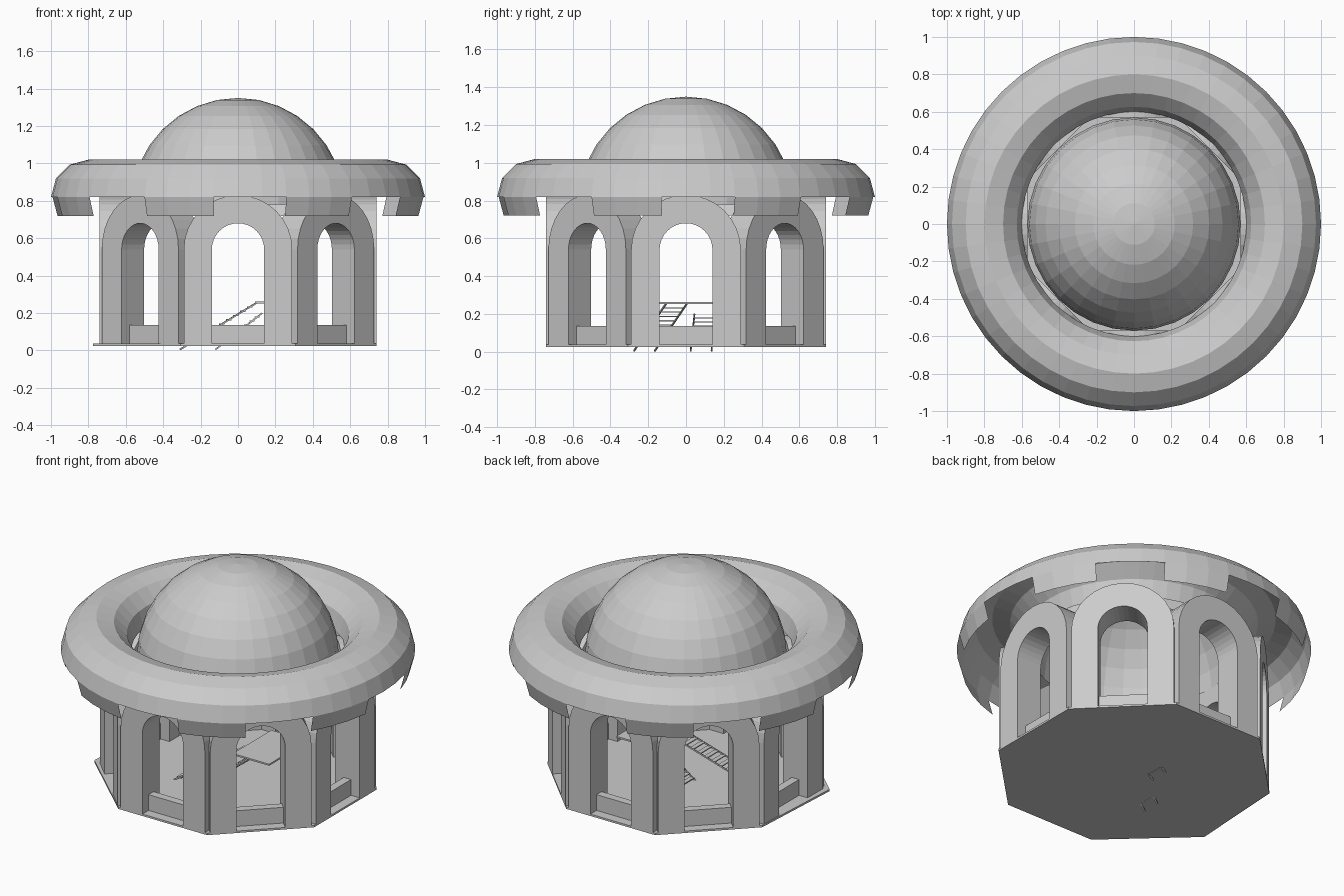
import bpy, bmesh, math
from mathutils import Vector

cube = bpy.data.objects.get("Cube")
if cube:
    bpy.data.objects.remove(cube, do_unlink=True)

stone = bpy.data.materials.new("grey_stone")
stone.use_nodes = True
GREY = (0.6, 0.6, 0.6, 1)
stone.diffuse_color = GREY
stone.node_tree.nodes["Principled BSDF"].inputs["Base Color"].default_value = GREY

APOTHEM, THICK, BASE = 0.74, 0.17, 0.03


def finish(name, bm, turn=0.0, fix_normals=True):
    if fix_normals:
        bmesh.ops.recalc_face_normals(bm, faces=bm.faces)
    mesh = bpy.data.meshes.new(name)
    bm.to_mesh(mesh)
    bm.free()
    mesh.materials.append(stone)
    obj = bpy.data.objects.new(name, mesh)
    obj.rotation_euler.z = turn
    bpy.context.collection.objects.link(obj)
    return obj


def add_box(bm, low, high):
    low, high = Vector(low), Vector(high)
    made = bmesh.ops.create_cube(bm, size=1)["verts"]
    bmesh.ops.scale(bm, vec=high - low, verts=made)
    bmesh.ops.translate(bm, vec=(low + high) / 2, verts=made)


def add_bar(bm, start, end, size):
    # Square bar between two points
    start, end = Vector(start), Vector(end)
    made = bmesh.ops.create_cube(bm, size=1)["verts"]
    bmesh.ops.scale(bm, vec=(size, size, (end - start).length), verts=made)
    spin = (end - start).to_track_quat('Z', 'Y').to_matrix()
    bmesh.ops.rotate(bm, matrix=spin, verts=made)
    bmesh.ops.translate(bm, vec=(start + end) / 2, verts=made)


def arch_path(radius, spring=0.54, steps=16):
    # Jamb, semicircle, jamb
    arc = [(-radius * math.cos(math.pi * i / steps),
            spring + radius * math.sin(math.pi * i / steps)) for i in range(steps + 1)]
    return [(-radius, BASE)] + arc + [(radius, BASE)]


# Eight arched wall panels, each with a recessed low sill wall
for k in range(8):
    turn = k * math.pi / 4
    bm = bmesh.new()
    loops = []
    for radius, y in ((0.14, -APOTHEM), (0.29, -APOTHEM),
                      (0.29, THICK - APOTHEM), (0.14, THICK - APOTHEM)):
        loops.append([bm.verts.new((x, y, z)) for x, z in arch_path(radius)])
    for a, b in zip(loops, loops[1:] + loops[:1]):
        for i in range(len(a) - 1):
            bm.faces.new((a[i], a[i + 1], b[i + 1], b[i]))
    for end in (0, -1):
        bm.faces.new([loop[end] for loop in loops])
    finish(f"arch_panel_{k + 1}", bm, turn)

    bm = bmesh.new()
    add_box(bm, (-0.145, 0.06 - APOTHEM, BASE), (0.145, 0.11 - APOTHEM, 0.135))
    finish(f"sill_wall_{k + 1}", bm, turn)

# Octagonal floor slab with one corner drawn out
bm = bmesh.new()
corner = APOTHEM / math.cos(math.pi / 8)
ring = []
for k in range(8):
    a = math.pi / 8 + k * math.pi / 4
    ring.append(bm.verts.new((corner * math.cos(a), corner * math.sin(a), 0.025)))
ring[4].co.x -= 0.035
slab = bm.faces.new(ring)
top = bmesh.ops.extrude_face_region(bm, geom=[slab])["geom"]
bmesh.ops.translate(bm, vec=(0, 0, 0.012),
                    verts=[v for v in top if isinstance(v, bmesh.types.BMVert)])
finish("floor", bm)

# Rounded ring roof: an open half tube with tabs hanging from its outer rim
SEGS = 48
bm = bmesh.new()
rows = []
for j in range(-1, 7):
    t = j * math.pi / 6
    r, z = 0.8 + 0.2 * math.cos(t), 0.82 + 0.2 * math.sin(t)
    rows.append([bm.verts.new((r * math.sin(i * math.tau / SEGS),
                               -r * math.cos(i * math.tau / SEGS), z)) for i in range(SEGS)])
for j in range(7):
    for i in range(SEGS):
        if j > 0 or i % 6 in (2, 3, 4):
            n = (i + 1) % SEGS
            bm.faces.new((rows[j][i], rows[j][n], rows[j + 1][n], rows[j + 1][i]))
bmesh.ops.delete(bm, geom=[v for v in bm.verts if not v.link_faces], context='VERTS')
finish("ring_roof", bm, fix_normals=False)

# Faceted dome: upper half of a sphere
bm = bmesh.new()
bmesh.ops.create_uvsphere(bm, u_segments=32, v_segments=16, radius=0.57)
bmesh.ops.delete(bm, geom=[v for v in bm.verts if v.co.z < -0.01], context='VERTS')
bmesh.ops.translate(bm, vec=(0, 0, 0.78), verts=bm.verts)
finish("dome", bm, fix_normals=False)


def stair(name, foot, head, treads):
    # Open stair: two stringers with thin treads between them
    bm = bmesh.new()
    foot, head = Vector(foot), Vector(head)
    side = Vector((0, 0.055, 0))
    for s in (-1, 1):
        add_bar(bm, foot + s * side, head + s * side, 0.008)
    for i in range(1, treads + 1):
        p = foot.lerp(head, i / (treads + 1))
        add_box(bm, p - side - Vector((0.014, 0, 0.003)), p + side + Vector((0.014, 0, 0.003)))
    finish(name, bm)


stair("upper_stair", (-0.31, -0.22, 0.005), (0.1, -0.05, 0.255), 10)
stair("lower_stair", (-0.12, 0.08, 0.005), (0.13, 0.1, 0.2), 8)

# Thin landing at the head of the stairs
bm = bmesh.new()
add_box(bm, (0.09, -0.18, 0.252), (0.34, 0.2, 0.262))
finish("landing", bm)
